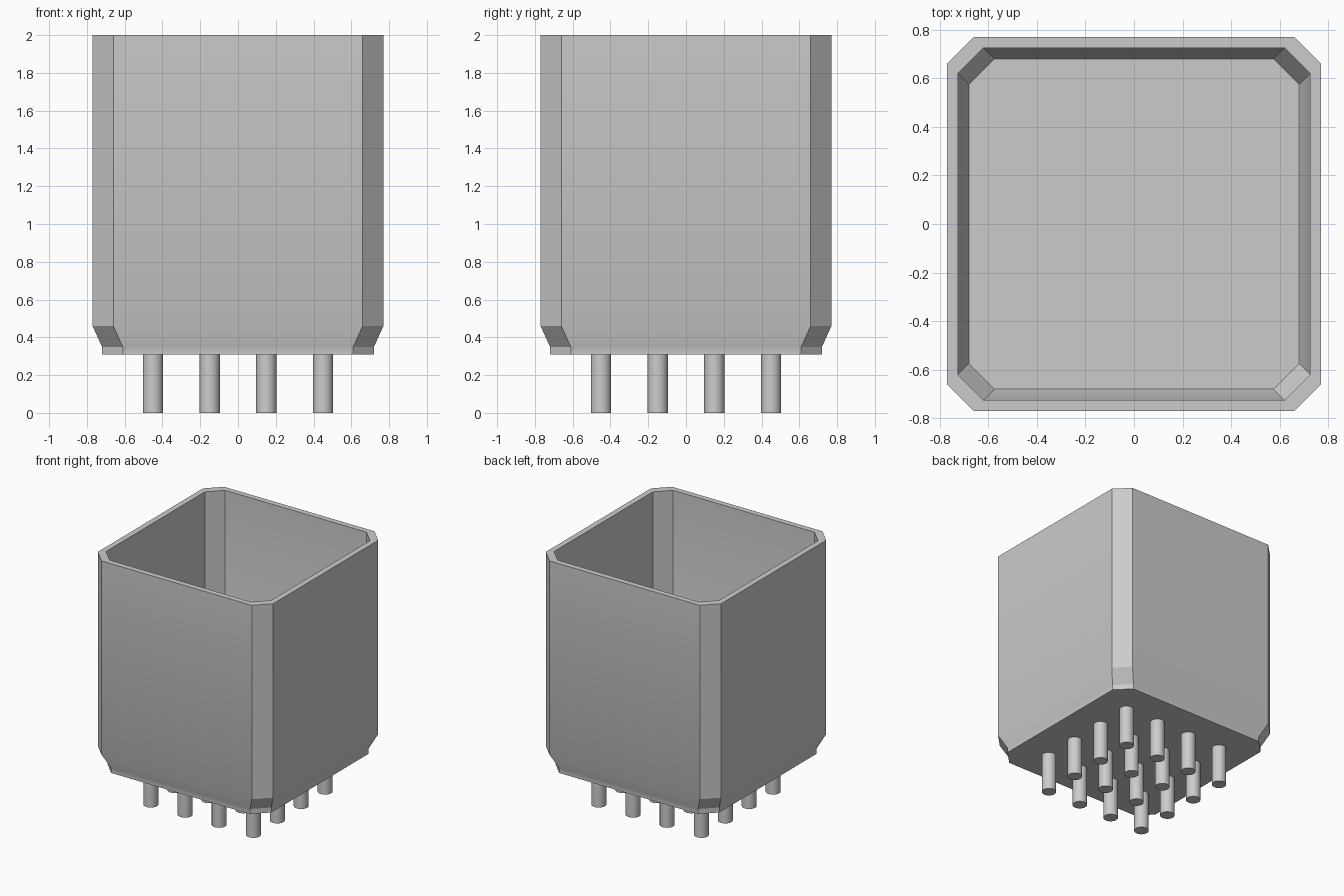
import bpy
import bmesh
import math

cube = bpy.data.objects.get("Cube")
if cube:
    bpy.data.objects.remove(cube, do_unlink=True)

grey = bpy.data.materials.new("plain_grey")
grey.use_nodes = True
colour = (0.6, 0.6, 0.6, 1)
grey.diffuse_color = colour
grey.node_tree.nodes["Principled BSDF"].inputs["Base Color"].default_value = colour


def finish(obj):
    """Give a part its colour and angle-based smooth shading."""
    obj.data.materials.append(grey)
    bpy.ops.object.select_all(action='DESELECT')
    obj.select_set(True)
    bpy.context.view_layer.objects.active = obj
    bpy.ops.object.shade_smooth_by_angle(angle=math.radians(30))


def octagon(bm, half, corner, z):
    """Ring of a square with cut corners."""
    ring = []
    for sx, sy in ((1, 1), (-1, 1), (-1, -1), (1, -1)):
        pair = [(sx * half, sy * corner), (sx * corner, sy * half)]
        if sx * sy < 0:
            pair.reverse()
        ring += [bm.verts.new((x, y, z)) for x, y in pair]
    return ring


# Open shell: outer profile up from the base, over the rim, down to the floor
profile = [
    (0.72, 0.61, 0.31), (0.72, 0.61, 0.35), (0.77, 0.66, 0.46),
    (0.77, 0.66, 2.0), (0.725, 0.62, 2.0),
    (0.725, 0.62, 0.46), (0.68, 0.575, 0.355),
]
bm = bmesh.new()
rings = [octagon(bm, *p) for p in profile]
for low, high in zip(rings, rings[1:]):
    for i in range(8):
        j = (i + 1) % 8
        bm.faces.new((low[i], low[j], high[j], high[i]))
bm.faces.new(rings[0][::-1])
bm.faces.new(rings[-1])
bmesh.ops.recalc_face_normals(bm, faces=bm.faces)
mesh = bpy.data.meshes.new("shell")
bm.to_mesh(mesh)
bm.free()
shell = bpy.data.objects.new("shell", mesh)
bpy.context.collection.objects.link(shell)
finish(shell)

# Grid of pins passing through the floor
pin_top = 0.357
for row in range(4):
    for col in range(4):
        bpy.ops.mesh.primitive_cylinder_add(
            vertices=32, radius=0.054, depth=pin_top,
            location=(-0.45 + 0.3 * col, -0.45 + 0.3 * row, pin_top / 2))
        pin = bpy.context.object
        pin.name = f"pin_{row + 1}_{col + 1}"
        finish(pin)
